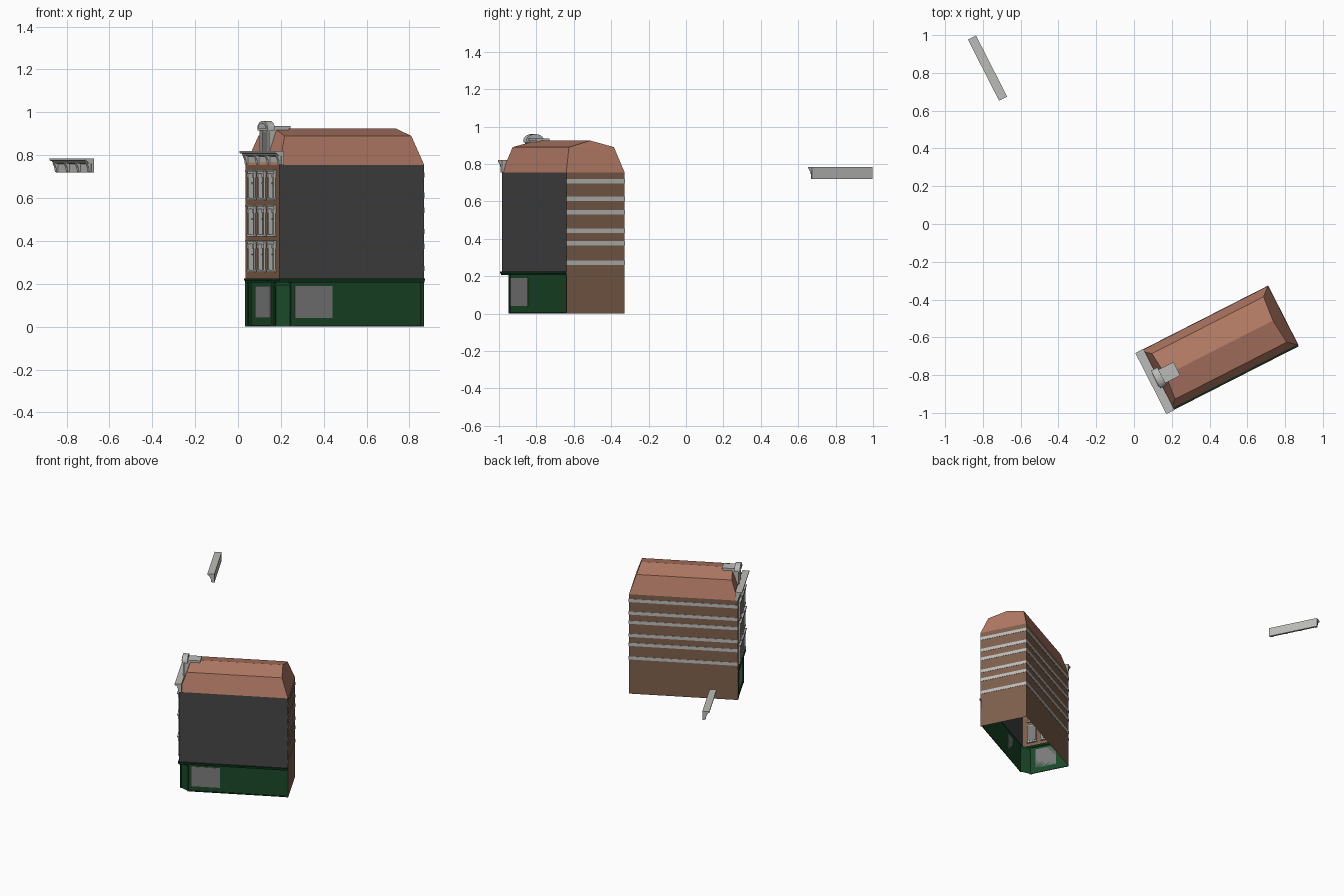
import bpy, bmesh, math
from mathutils import Vector

if "Cube" in bpy.data.objects:
    bpy.data.objects.remove(bpy.data.objects["Cube"])

# Local frame of the building: u = depth, v = along the narrow facade, z = up
A = math.radians(27)
U = Vector((math.cos(A), math.sin(A), 0))
V = Vector((math.sin(A), -math.cos(A), 0))
O = Vector((0.035, -0.672, 0))
LEN, WID, EAVE = 0.757, 0.35, 0.755


def P(u, v, z):
    return O + U * u + V * v + Vector((0, 0, z))


CENTRE = P(LEN / 2, WID / 2, 0.45)


def mat(name, rgb):
    m = bpy.data.materials.new(name)
    m.diffuse_color = (*rgb, 1)
    m.use_nodes = True
    m.node_tree.nodes["Principled BSDF"].inputs["Base Color"].default_value = m.diffuse_color
    return m


BRICK = mat("brick", (0.21, 0.115, 0.072))
ROOF = mat("roof_tile", (0.45, 0.195, 0.13))
DARK = mat("dark_render", (0.06, 0.06, 0.06))
GREEN = mat("shop_green", (0.01, 0.065, 0.022))
TRIM = mat("shop_trim", (0.004, 0.03, 0.01))
GLASS = mat("glass", (0.2, 0.2, 0.2))
STONE = mat("stone", (0.5, 0.5, 0.48))


def box(u0, u1, v0, v1, z0, z1):
    return ([(u0, v0), (u1, v0), (u1, v1), (u0, v1)], z0, z1)


def part(name, material, boxes=(), faces=(), sweeps=(), shift=(0, 0, 0)):
    """boxes: plan polygon + heights; faces: open panels; sweeps: (u, z) profile run from v0 to v1"""
    bm = bmesh.new()

    def prism(a, b):
        a = [bm.verts.new(p) for p in a]
        b = [bm.verts.new(p) for p in b]
        fs = [bm.faces.new(a), bm.faces.new(b)]
        for i in range(len(a)):
            j = (i + 1) % len(a)
            fs.append(bm.faces.new((a[i], a[j], b[j], b[i])))
        bmesh.ops.recalc_face_normals(bm, faces=fs)

    for plan, z0, z1 in boxes:
        prism([P(u, v, z0) for u, v in plan], [P(u, v, z1) for u, v in plan])
    for prof, v0, v1 in sweeps:
        prism([P(u, v0, z) for u, z in prof], [P(u, v1, z) for u, z in prof])
    for pts in faces:
        f = bm.faces.new([bm.verts.new(P(*p)) for p in pts])
        f.normal_update()
        if f.normal.dot(f.calc_center_median() - CENTRE) < 0:
            f.normal_flip()
    bmesh.ops.translate(bm, vec=Vector(shift), verts=bm.verts)
    me = bpy.data.meshes.new(name)
    bm.to_mesh(me)
    bm.free()
    ob = bpy.data.objects.new(name, me)
    bpy.context.collection.objects.link(ob)
    me.materials.append(material)
    return ob


def panel(a, b, z0, z1):
    return [(*a, z0), (*b, z0), (*b, z1), (*a, z1)]


# Party wall and rear wall in brick, open shell underneath
part("brick_walls", BRICK, faces=[panel((0, 0), (LEN, 0), 0, EAVE),
                                  panel((LEN, 0), (LEN, WID), 0, EAVE)])
part("dark_side_wall", DARK, faces=[panel((0, WID), (LEN, WID), 0.22, EAVE)])

# Stone bands on the brick walls
bands = []
for z in (0.272, 0.375, 0.444, 0.543, 0.613, 0.708):
    bands.append(box(0, LEN, -0.002, 0, z - 0.012, z + 0.012))
    bands.append(box(LEN, LEN + 0.002, 0, WID, z - 0.012, z + 0.012))
part("stone_bands", STONE, bands)

# Facade wall with nine window openings
cols = (0.073, 0.175, 0.277)
rows = ((0.265, 0.385), (0.43, 0.55), (0.6, 0.715))
hw = 0.027
vs = [0] + [c + s * hw for c in cols for s in (-1, 1)] + [WID]
zs = [0.22] + [z for r in rows for z in r] + [EAVE]
wall = []
for i in range(len(vs) - 1):
    for j in range(len(zs) - 1):
        if not (i % 2 and j % 2):
            wall.append(panel((0, vs[i]), (0, vs[i + 1]), zs[j], zs[j + 1]))
part("facade_wall", BRICK, faces=wall)

# Windows: recessed glass, glazing bars, jambs, hoods and sills
panes, stone = [], []
for c in cols:
    for z0, z1 in rows:
        panes.append(box(0.012, 0.014, c - hw, c + hw, z0, z1))
        stone.append(box(0.006, 0.012, c - 0.003, c + 0.003, z0, z1))
        zm = (z0 + z1) / 2 + 0.012
        stone.append(box(0.006, 0.012, c - hw, c + hw, zm - 0.003, zm + 0.003))
        for s in (-1, 1):
            e = c + s * hw
            stone.append(box(-0.01, 0.012, e - 0.005, e + 0.005, z0, z1))
            stone.append(box(-0.014, 0, e - 0.008, e + 0.008, z1 - 0.02, z1))
        stone.append(box(-0.01, 0.012, c - 0.035, c + 0.035, z1, z1 + 0.01))
        stone.append(box(-0.018, 0, c - 0.041, c + 0.041, z1 + 0.01, z1 + 0.017))
        stone.append(box(-0.012, 0.012, c - 0.037, c + 0.037, z0 - 0.01, z0))
part("window_glass", GLASS, panes)
part("window_surrounds", STONE, stone)

# Shopfront with a chamfered corner entrance
SV = 0.338
C0, C1 = (0.005, 0.288), (0.064, SV)
part("shopfront", GREEN, faces=[panel((0.005, 0), C0, 0, 0.21),
                                panel(C0, C1, 0, 0.21),
                                panel(C1, (LEN, SV), 0, 0.21),
                                [(*C0, 0.21), (*C1, 0.21), (0, WID, 0.21)]])
part("shop_pilasters", GREEN, [
    box(-0.002, 0.005, 0.0, 0.022, 0, 0.21), box(-0.002, 0.005, 0.034, 0.05, 0, 0.21),
    box(-0.002, 0.005, 0.268, 0.288, 0, 0.21), box(0.064, 0.078, SV, SV + 0.006, 0, 0.21),
    box(LEN - 0.014, LEN, SV, SV + 0.006, 0, 0.21)])
part("shop_windows", GLASS, [box(0.001, 0.005, 0.095, 0.25, 0.04, 0.19),
                             box(0.085, 0.282, SV, SV + 0.003, 0.04, 0.19)])


# Corner door frame, set along the chamfer
def chamfer_bar(t0, t1, z0, z1):
    d = (C1[0] - C0[0], C1[1] - C0[1])
    n = (-0.004, 0.0046)
    a, b = [(C0[0] + d[0] * t, C0[1] + d[1] * t) for t in (t0, t1)]
    return ([a, b, (b[0] + n[0], b[1] + n[1]), (a[0] + n[0], a[1] + n[1])], z0, z1)


part("corner_door_frame", TRIM, [chamfer_bar(0, 0.08, 0, 0.21), chamfer_bar(0.92, 1, 0, 0.21),
                                 chamfer_bar(0.08, 0.92, 0.19, 0.198)])
part("shop_cornice", TRIM, [box(-0.008, 0.01, 0, WID + 0.008, 0.215, 0.225),
                            box(0.01, LEN, SV, WID + 0.008, 0.215, 0.225),
                            box(-0.003, 0.01, 0, WID + 0.003, 0.207, 0.215),
                            box(0.01, LEN, SV, WID + 0.003, 0.207, 0.215)])
part("shop_plinth", TRIM, [box(0, 0.005, 0, 0.288, 0, 0.008),
                           box(0.064, LEN, SV, SV + 0.004, 0, 0.008)])

# Mansard roof
iu, iv, zb, zr, mv = 0.047, 0.04, 0.89, 0.925, WID / 2
e = [(0, 0, EAVE), (LEN, 0, EAVE), (LEN, WID, EAVE), (0, WID, EAVE)]
b = [(iu, iv, zb), (LEN - iu, iv, zb), (LEN - iu, WID - iv, zb), (iu, WID - iv, zb)]
r0, r1 = (0.06, mv, zr), (LEN - 0.06, mv, zr)
part("mansard_roof", ROOF, faces=[[e[i], e[(i + 1) % 4], b[(i + 1) % 4], b[i]] for i in range(4)]
     + [[b[0], b[1], r1, r0], [b[1], b[2], r1], [b[2], b[3], r0, r1], [b[3], b[0], r0]])

# Bracketed cornice, used on the facade and once more as the detached piece
profile = [(0.018, 0), (0.004, 0), (0.004, 0.04), (-0.012, 0.043), (-0.018, 0.052),
           (-0.03, 0.055), (-0.03, 0.065), (0.018, 0.065)]
bracket = [(0.005, 0), (-0.004, 0.002), (-0.006, 0.02), (-0.016, 0.043), (0.005, 0.043)]
for name, shift in (("facade_cornice", (0, 0, 0)),
                    ("detached_cornice", (-0.886, 1.659, -0.035))):
    lift = lambda pr: [(u, z + EAVE) for u, z in pr]
    sweeps = [(lift(profile), -0.003, 0.36)]
    sweeps += [(lift(bracket), v - 0.009, v + 0.009) for v in (0.01, 0.124, 0.237, 0.346)]
    part(name, STONE, sweeps=sweeps, shift=shift)

# Dormer with arched pediment
mv = 0.171
part("dormer_body", STONE, [box(0.018, 0.124, mv - 0.034, mv + 0.034, 0.79, 0.925),
                            box(0.012, 0.128, mv - 0.04, mv + 0.04, 0.925, 0.935),
                            box(0.008, 0.018, mv - 0.045, mv - 0.026, 0.8, 0.915),
                            box(0.008, 0.018, mv + 0.026, mv + 0.045, 0.8, 0.915),
                            box(0.002, 0.04, mv - 0.05, mv + 0.05, 0.915, 0.925)])
part("dormer_window", GLASS, [box(0.015, 0.018, mv - 0.024, mv + 0.024, 0.82, 0.91)])


def arch(hw, h, u0, u1, z):
    pts = [(mv - hw * math.cos(math.pi * i / 10), z + h * math.sin(math.pi * i / 10))
           for i in range(11)]
    return [[(u0, *p) for p in pts], [(u1, *p) for p in pts]] + [
        [(u0, *p), (u0, *q), (u1, *q), (u1, *p)] for p, q in zip(pts, pts[1:])]


part("dormer_pediment", STONE, faces=arch(0.053, 0.035, 0.002, 0.04, 0.925)
     + arch(0.04, 0.024, -0.002, 0.004, 0.925))
